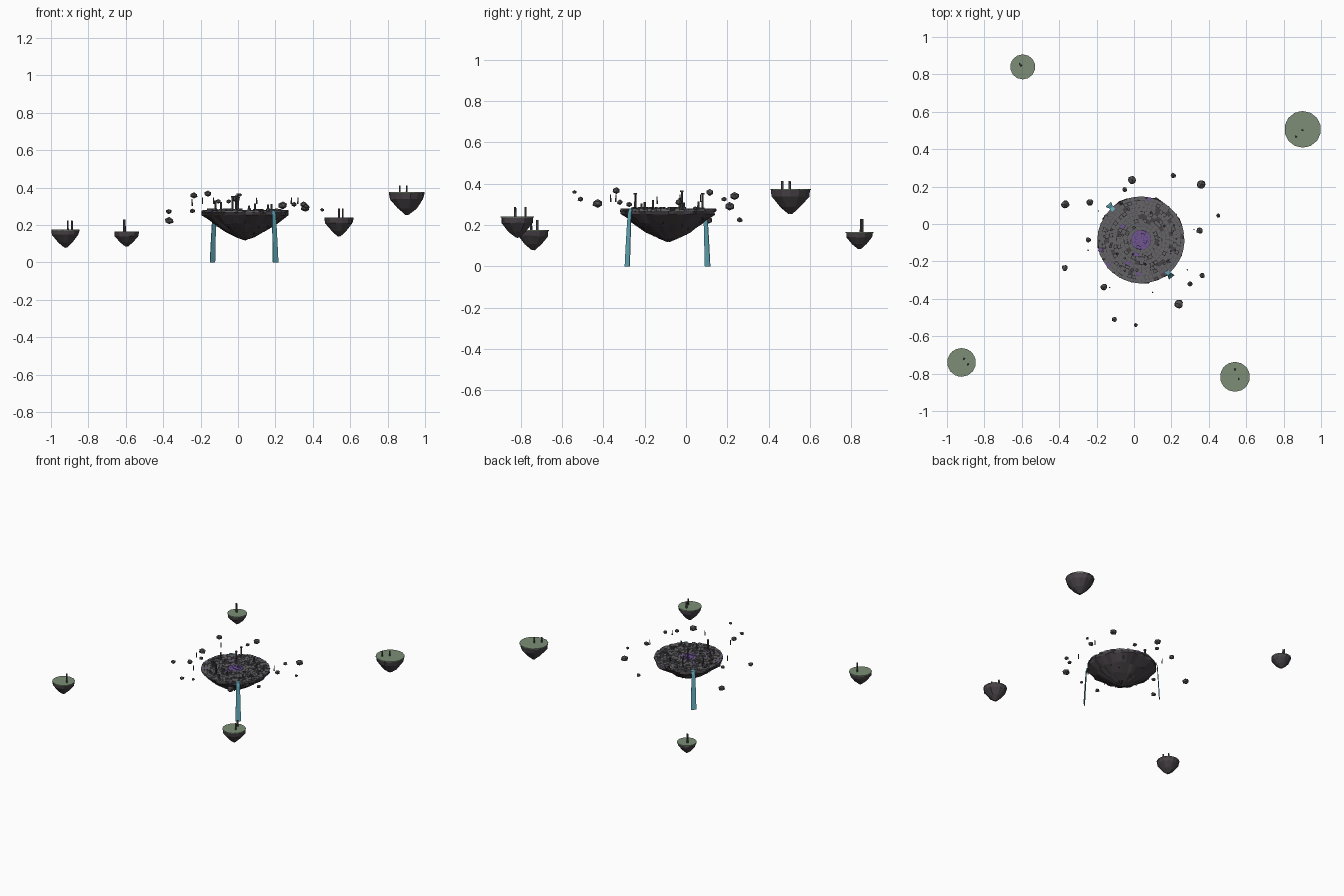
import bpy, bmesh, math, random
from mathutils import Vector, Matrix

if "Cube" in bpy.data.objects:
    bpy.data.objects.remove(bpy.data.objects["Cube"])
random.seed(7)
CX, CY, TOP = 0.038, -0.085, 0.272


def mat(name, c):
    m = bpy.data.materials.new(name)
    m.diffuse_color = (*c, 1)
    m.use_nodes = True
    m.node_tree.nodes["Principled BSDF"].inputs["Base Color"].default_value = m.diffuse_color
    return m


ROCK = mat("rock", (0.065, 0.055, 0.062))
STONE = mat("paving", (0.13, 0.125, 0.135))
RUIN = mat("ruin_stone", (0.09, 0.085, 0.09))
PURPLE = mat("rune_purple", (0.16, 0.09, 0.30))
GRASS = mat("grass", (0.20, 0.27, 0.18))
WATER = mat("water", (0.13, 0.43, 0.52))


def finish(name, bm, m):
    bmesh.ops.recalc_face_normals(bm, faces=bm.faces)
    me = bpy.data.meshes.new(name)
    bm.to_mesh(me)
    bm.free()
    me.materials.append(m)
    ob = bpy.data.objects.new(name, me)
    bpy.context.collection.objects.link(ob)
    return ob


def lathe(bm, cx, cy, rings, n, jit=0.0):
    # rings of (radius, z), closed at both ends
    loops = []
    for i, (r, z) in enumerate(rings):
        j = jit if i else jit * 0.2
        loop = []
        for k in range(n):
            a = 2 * math.pi * k / n
            q = r * (1 + random.uniform(-j, j))
            dz = random.uniform(-j, j) * 0.04 if i else 0
            loop.append(bm.verts.new((cx + q * math.cos(a), cy + q * math.sin(a), z + dz)))
        loops.append(loop)
    for a, b in zip(loops, loops[1:]):
        for k in range(n):
            bm.faces.new((a[k], a[(k + 1) % n], b[(k + 1) % n], b[k]))
    bm.faces.new(loops[0])
    bm.faces.new(loops[-1])


def post(bm, x, y, z0, z1, r, n=6, taper=1.0):
    bmesh.ops.create_cone(bm, cap_ends=True, segments=n, radius1=r, radius2=r * taper,
                          depth=z1 - z0, matrix=Matrix.Translation((x, y, (z0 + z1) / 2)))


def rock(bm, x, y, z, r):
    vs = bmesh.ops.create_icosphere(bm, subdivisions=1, radius=r)["verts"]
    rot = Matrix.Rotation(random.uniform(0, 6), 3, 'Z')
    for v in vs:
        v.co = rot @ (v.co * random.uniform(0.85, 1.1))
        v.co.z *= 0.8
        v.co += Vector((x, y, z))


def polar(r, a):
    return CX + r * math.cos(a), CY + r * math.sin(a)


# main island body
bm = bmesh.new()
lathe(bm, CX, CY, [(0.232, TOP), (0.226, 0.252), (0.168, 0.207), (0.105, 0.165),
                   (0.05, 0.137), (0.006, 0.12)], 36, 0.07)
finish("main_island", bm, ROCK)

# hanging spikes below the island
bm = bmesh.new()
for i in range(30):
    r = random.uniform(0.08, 0.205)
    x, y = polar(r, random.uniform(0, 6.283))
    zs = 0.12 + 0.135 * r / 0.23
    h = random.uniform(0.015, 0.04)
    bmesh.ops.create_cone(bm, cap_ends=True, segments=5, radius1=0.0015,
                          radius2=random.uniform(0.006, 0.011), depth=h + 0.025,
                          matrix=Matrix.Translation((x, y, zs + 0.0125 - h / 2 + 0.012)))
finish("hanging_spikes", bm, ROCK)

# concentric paving stones, purple in the middle
grey, purple = bmesh.new(), bmesh.new()
post(purple, CX, CY, TOP - 0.004, TOP + 0.008, 0.014, 12)
dr, g = 0.0198, 0.0011
for ring in range(11):
    r0 = 0.015 + ring * dr
    r1 = r0 + dr - g
    n = max(8, int(6.283 * r0 / 0.021))
    off = random.uniform(0, 1)
    for k in range(n):
        if random.random() < 0.05 and ring > 2:
            continue
        glow = ring < 2 or random.random() < 0.03
        bm = purple if glow else grey
        e = g / (r0 + r1)
        a0 = 6.28318 * (k + off) / n + e
        a1 = 6.28318 * (k + 1 + off) / n - e
        h = TOP + random.uniform(0.003, 0.009)
        vs = [[bm.verts.new((*polar(r, a), z)) for r, a in
               ((r0, a0), (r1, a0), (r1, a1), (r0, a1))] for z in (TOP - 0.004, h)]
        bm.faces.new(vs[0])
        bm.faces.new(vs[1])
        for i in range(4):
            j = (i + 1) % 4
            bm.faces.new((vs[0][i], vs[0][j], vs[1][j], vs[1][i]))
finish("paving_stones", grey, STONE)
finish("rune_circle", purple, PURPLE)

# ruined columns with plinths
bm = bmesh.new()
for x, y, z in ((-0.12, -0.03, 0.33), (-0.03, 0.08, 0.355), (0.0, -0.02, 0.368),
                (-0.01, -0.245, 0.355), (0.18, -0.2, 0.312), (0.06, -0.215, 0.305),
                (-0.09, -0.16, 0.322), (0.16, -0.01, 0.31), (0.09, 0.06, 0.315)):
    post(bm, x, y, TOP, z, 0.006, 8, 0.85)
    post(bm, x, y, TOP, TOP + 0.013, 0.0105, 4)
    if z > 0.35:
        post(bm, x, y, z - 0.008, z, 0.0085, 8)
finish("ruined_columns", bm, RUIN)

# rubble blocks and rim boulders
bm = bmesh.new()
for i in range(34):
    x, y = polar(random.uniform(0.08, 0.2), random.uniform(-3.6, 0.5))
    s = random.uniform(0.007, 0.014)
    m = Matrix.Translation((x, y, TOP + 0.009)) @ Matrix.Rotation(random.uniform(0, 3), 4, 'Z')
    bmesh.ops.create_cube(bm, size=s, matrix=m)
for i in range(22):
    x, y = polar(0.224, 6.283 * i / 22 + random.uniform(-0.1, 0.1))
    rock(bm, x, y, TOP - 0.002, random.uniform(0.008, 0.014))
finish("rubble", bm, RUIN)

# two waterfalls spilling off opposite sides
for name, ang in (("back_waterfall", 2.315), ("front_waterfall", -0.885)):
    bm = bmesh.new()
    t = Vector((-math.sin(ang), math.cos(ang), 0))
    prev = None
    for r, z, w in ((0.215, 0.282, 0.010), (0.238, 0.278, 0.011), (0.245, 0.255, 0.0125),
                    (0.25, 0.17, 0.015), (0.255, 0.08, 0.017), (0.259, 0.0, 0.0185)):
        c = Vector((*polar(r, ang), z))
        row = [bm.verts.new(c - t * w), bm.verts.new(c + t * w)]
        if prev:
            bm.faces.new((prev[0], prev[1], row[1], row[0]))
        prev = row
    ob = finish(name, bm, WATER)
    sol = ob.modifiers.new("thickness", 'SOLIDIFY')
    sol.thickness = 0.003

# four outer islets: x, y, radius, top z, bottom z, trunk positions, trunk top
islets = (("left", -0.922, -0.74, 0.077, 0.175, 0.08, ((0.012, 0.02), (0.034, -0.01)), 0.225),
          ("front", 0.54, -0.817, 0.08, 0.24, 0.14, ((0.0, 0.04), (0.02, -0.01)), 0.287),
          ("right", 0.902, 0.506, 0.098, 0.374, 0.255, ((0.0, -0.004), (-0.037, -0.04)), 0.412),
          ("back", -0.595, 0.84, 0.067, 0.165, 0.085, ((-0.016, 0.014), (-0.01, 0.007)), 0.23))
for name, x, y, r, zt, zb, trunks, zp in islets:
    h = zt - zb
    bm = bmesh.new()
    lathe(bm, x, y, [(r * 0.985, zt - 0.003), (r * 0.93, zt - h * 0.3), (r * 0.52, zt - h * 0.72),
                     (r * 0.1, zb)], 14, 0.06)
    finish(name + "_islet", bm, ROCK)
    bm = bmesh.new()
    post(bm, x, y, zt - 0.004, zt + 0.001, r, 14)
    finish(name + "_islet_grass", bm, GRASS)
    bm = bmesh.new()
    for dx, dy in trunks:
        post(bm, x + dx, y + dy, zt, zp, 0.006, 6, 0.85)
    finish(name + "_islet_posts", bm, RUIN)

# floating rocks around the main island
bm = bmesh.new()
for x, y, z, r in ((-0.01, 0.235, 0.34, 0.026), (-0.05, 0.185, 0.325, 0.015), (0.21, 0.26, 0.225, 0.016),
                   (0.36, 0.21, 0.29, 0.026), (0.45, 0.045, 0.28, 0.012), (0.35, -0.035, 0.31, 0.02),
                   (0.365, -0.275, 0.3, 0.016), (0.3, -0.32, 0.31, 0.016), (0.24, -0.427, 0.305, 0.026),
                   (0.01, -0.54, 0.36, 0.012), (-0.105, -0.51, 0.326, 0.016), (-0.16, -0.337, 0.367, 0.021),
                   (-0.37, -0.235, 0.272, 0.018), (-0.245, -0.085, 0.274, 0.016),
                   (-0.235, 0.115, 0.358, 0.02), (-0.367, 0.104, 0.222, 0.025)):
    rock(bm, x, y, z, r)
finish("floating_rocks", bm, RUIN)

# thin floating shards
bm = bmesh.new()
for x, y, z in ((-0.19, 0.07, 0.33), (-0.245, -0.14, 0.32), (-0.13, -0.34, 0.33),
                (0.1, -0.365, 0.33), (0.285, -0.245, 0.33), (0.32, -0.03, 0.33)):
    post(bm, x, y, z - 0.018, z + 0.018, 0.004, 5, 0.6)
finish("floating_shards", bm, RUIN)
